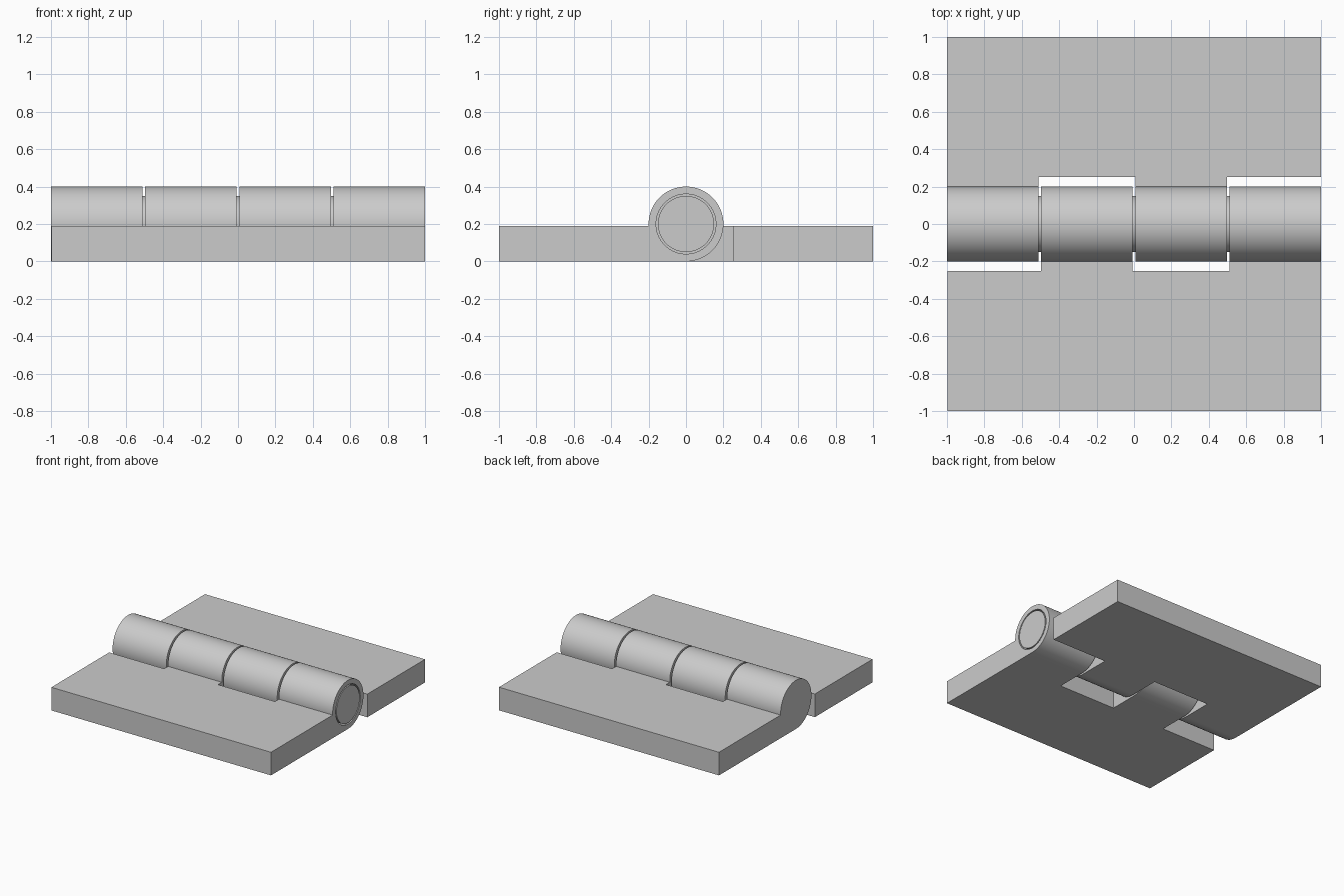
import bpy, bmesh, math

if "Cube" in bpy.data.objects:
    bpy.data.objects.remove(bpy.data.objects["Cube"], do_unlink=True)

RADIUS, BORE, PIN = 0.2, 0.16, 0.15    # knuckle, bore and pin radii
THICK, NOTCH, GAP = 0.19, 0.25, 0.015  # leaf thickness, notch line, knuckle gap
SEGMENTS = 128
WIDTH = (2 - 3 * GAP) / 4
starts = [-1 + i * (WIDTH + GAP) for i in range(4)]
LAP = 0.1                              # cutter overshoot

steel = bpy.data.materials.new("grey steel")
steel.use_nodes = True
grey = (0.6, 0.6, 0.6, 1)
steel.diffuse_color = grey
steel.node_tree.nodes["Principled BSDF"].inputs["Base Color"].default_value = grey


def extrude(name, outline, x0, x1):
    """Solid made by sweeping a (y, z) outline along x."""
    bm = bmesh.new()
    face = bm.faces.new([bm.verts.new((x0, y, z)) for y, z in outline])
    swept = bmesh.ops.extrude_face_region(bm, geom=[face], use_keep_orig=True)
    moved = [v for v in swept["geom"] if isinstance(v, bmesh.types.BMVert)]
    bmesh.ops.translate(bm, verts=moved, vec=(x1 - x0, 0, 0))
    bmesh.ops.recalc_face_normals(bm, faces=bm.faces)
    mesh = bpy.data.meshes.new(name)
    bm.to_mesh(mesh)
    bm.free()
    mesh.materials.append(steel)
    obj = bpy.data.objects.new(name, mesh)
    bpy.context.collection.objects.link(obj)
    return obj


def circle(r):
    return [(r * math.cos(a), RADIUS + r * math.sin(a))
            for a in (2 * math.pi * i / SEGMENTS for i in range(SEGMENTS))]


def combine(obj, tool, operation):
    mod = obj.modifiers.new("combine", "BOOLEAN")
    mod.operation, mod.solver, mod.object = operation, "EXACT", tool
    bpy.context.view_layer.objects.active = obj
    bpy.ops.object.modifier_apply(modifier=mod.name)
    bpy.data.objects.remove(tool, do_unlink=True)


def leaf(name, side, x0, notched):
    """Plate rolled into a barrel, with notches for the other leaf's knuckles."""
    meet = math.asin((THICK - RADIUS) / RADIUS)
    sweep = 1.5 * math.pi - meet
    n = SEGMENTS * 3 // 4
    # Barrel arc from the plate top, over the crown, to the underside
    arc = [(meet + sweep * i / n) for i in range(n + 1)]
    outline = [(side * RADIUS * math.cos(a), RADIUS + RADIUS * math.sin(a)) for a in arc]
    outline += [(side, 0), (side, THICK)]
    obj = extrude(name, outline, x0, 1)
    for i in notched:
        a = -1 - LAP if i == 0 else starts[i] - GAP
        b = 1 + LAP if i == 3 else starts[i] + WIDTH + GAP
        near, far = side * NOTCH, -side * (RADIUS + LAP)
        box = [(near, -LAP), (far, -LAP), (far, 2 * RADIUS + LAP), (near, 2 * RADIUS + LAP)]
        combine(obj, extrude("notch_cutter", box, a, b), "DIFFERENCE")
    return obj


# Front leaf: bored knuckles
front_leaf = leaf("front_leaf", -1, -0.996, (0, 2))
combine(front_leaf, extrude("bore_cutter", circle(BORE), -1 - LAP, 1 + LAP), "DIFFERENCE")

# Back leaf: solid knuckles carrying the pin
back_leaf = leaf("back_leaf", 1, -1, (1, 3))
combine(back_leaf, extrude("pin", circle(PIN), starts[0] + WIDTH / 2, 1), "UNION")

# Smooth barrels with crisp corners
bpy.ops.object.select_all(action="DESELECT")
for obj in (front_leaf, back_leaf):
    obj.select_set(True)
    bpy.context.view_layer.objects.active = obj
bpy.ops.object.shade_smooth_by_angle(angle=math.radians(30))
